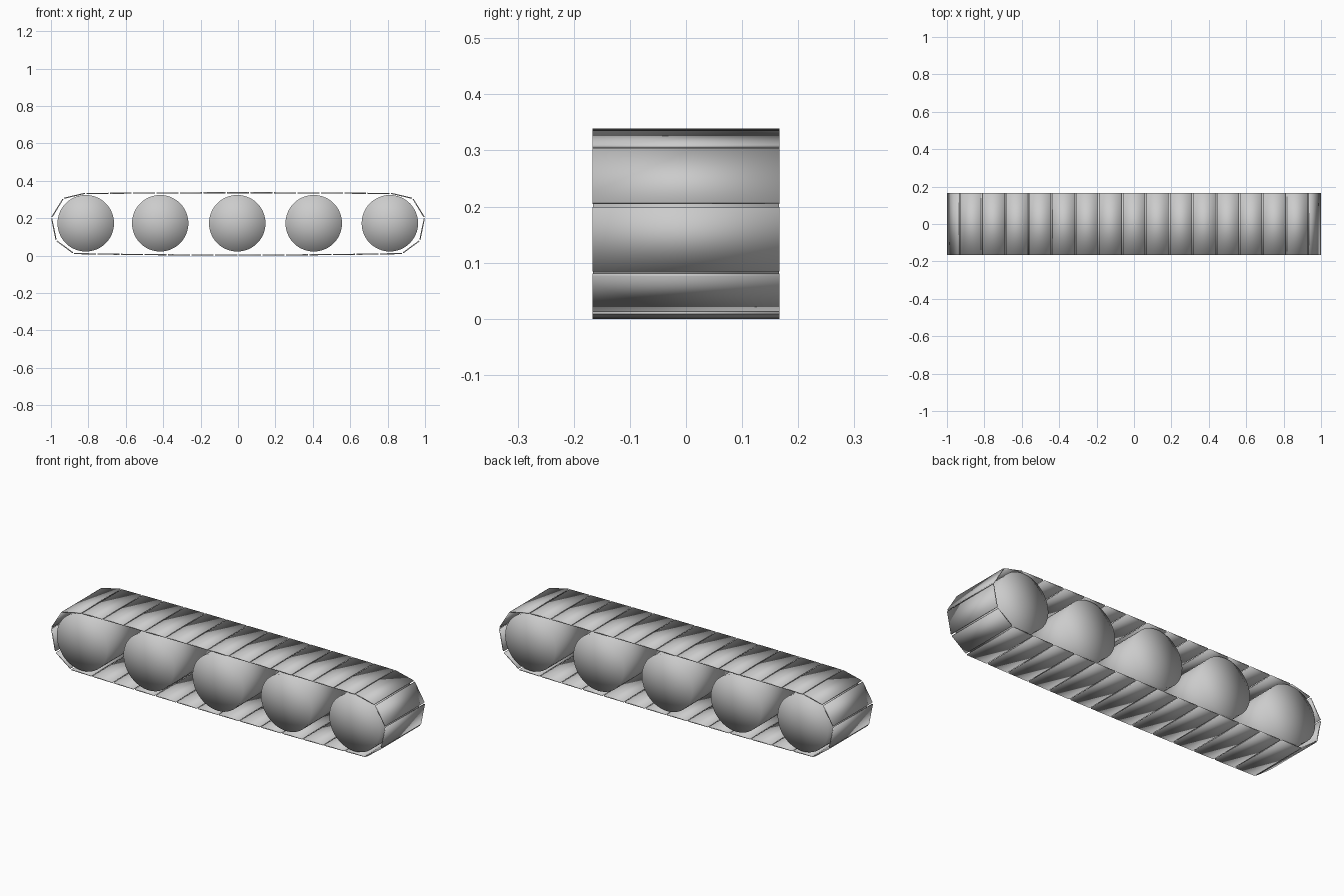
import bpy, bmesh, math
from mathutils import Matrix, Vector

if "Cube" in bpy.data.objects:
    bpy.data.objects.remove(bpy.data.objects["Cube"], do_unlink=True)

WIDTH = 0.334
THICK = 0.006
GAP = 0.008

grey = bpy.data.materials.new("plain_grey")
grey.use_nodes = True
grey.diffuse_color = (0.6, 0.6, 0.6, 1)
grey.node_tree.nodes["Principled BSDF"].inputs["Base Color"].default_value = (0.6, 0.6, 0.6, 1)


def add_object(name, bm, matrix):
    """Turn a bmesh into a fully smooth-shaded object."""
    for face in bm.faces:
        face.smooth = True
    mesh = bpy.data.meshes.new(name)
    bm.to_mesh(mesh)
    bm.free()
    mesh.materials.append(grey)
    obj = bpy.data.objects.new(name, mesh)
    obj.matrix_world = matrix
    bpy.context.collection.objects.link(obj)


def add_plate(name, a, b):
    """Thin track plate spanning two (x, z) points, with a small gap."""
    a, b = Vector(a), Vector(b)
    d, mid = b - a, (a + b) / 2
    bm = bmesh.new()
    bmesh.ops.create_cube(bm, size=1)
    bmesh.ops.scale(bm, verts=bm.verts, vec=(d.length - GAP, WIDTH, THICK))
    place = Matrix.Translation((mid.x, 0, mid.y))
    add_object(name, bm, place @ Matrix.Rotation(-math.atan2(d.y, d.x), 4, "Y"))


def add_run(name, half, count, z_mid, z_end):
    """Straight run of plates, bowed very slightly towards its middle."""
    points = []
    for i in range(count + 1):
        x = -half + 2 * half * i / count
        points.append((x, z_mid + (z_end - z_mid) * (x / half) ** 2))
    for i in range(count):
        add_plate(f"{name}_{i + 1}", points[i], points[i + 1])


# Upper and lower runs of the track
add_run("top_plate", 0.815, 13, 0.336, 0.332)
add_run("bottom_plate", 0.88, 14, 0.003, 0.011)

# Plates wrapping round both ends
bend = [(0.815, 0.334), (0.934, 0.306), (0.997, 0.203), (0.972, 0.081), (0.88, 0.013)]
for side, sign in (("left", 1), ("right", -1)):
    for i in range(len(bend) - 1):
        ends = [(sign * x, z) for x, z in bend[i:i + 2]]
        add_plate(f"{side}_end_plate_{i + 1}", *ends)

# Five road wheels, as wide as the track
for i, x in enumerate((-0.814, -0.416, -0.004, 0.405, 0.812)):
    bm = bmesh.new()
    bmesh.ops.create_cone(bm, cap_ends=True, cap_tris=True, segments=48,
                          radius1=0.151, radius2=0.151, depth=WIDTH - 0.002)
    place = Matrix.Translation((x, 0, 0.173)) @ Matrix.Rotation(math.pi / 2, 4, "X")
    add_object(f"wheel_{i + 1}", bm, place)
